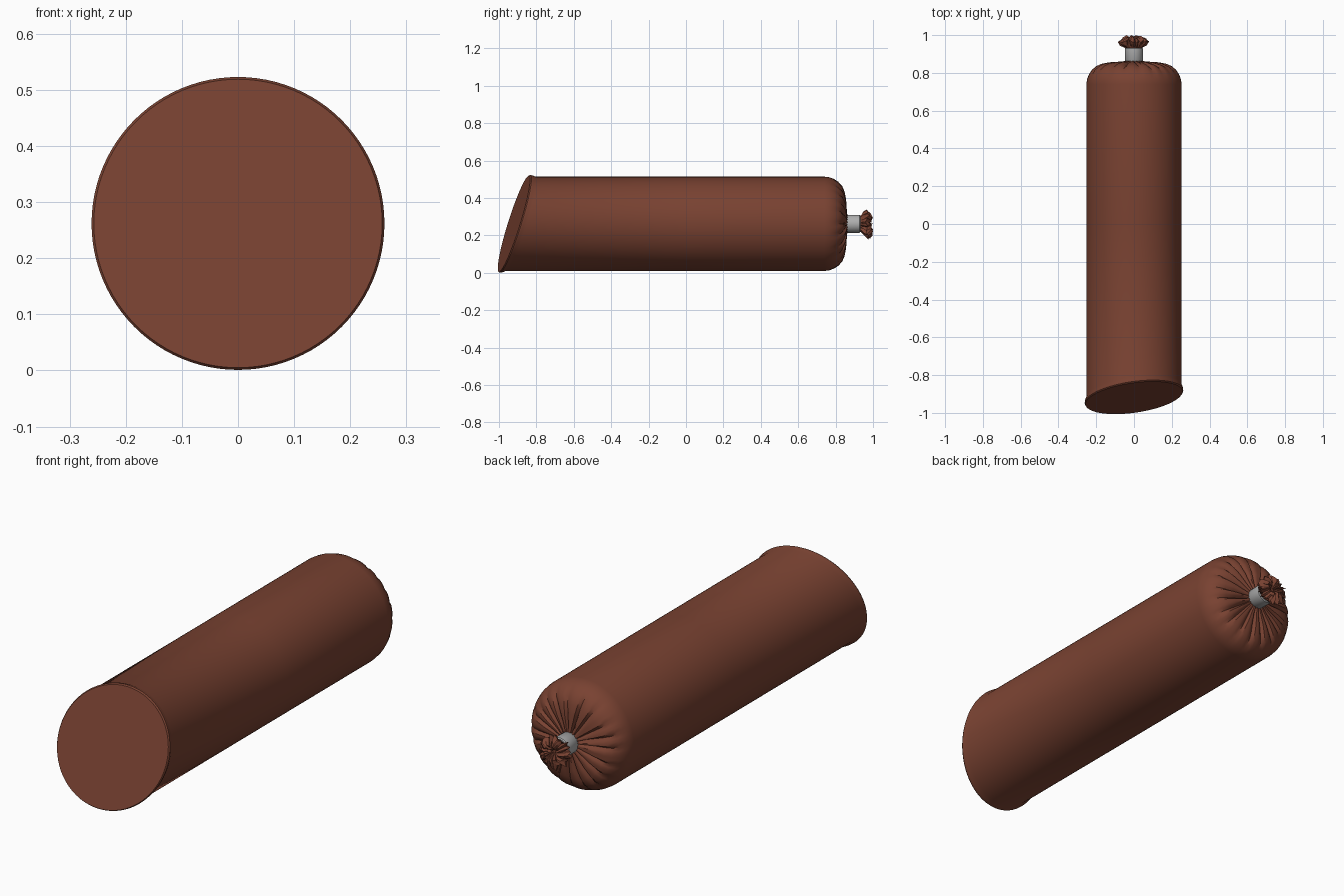
import bpy, bmesh, math, random

if "Cube" in bpy.data.objects:
    bpy.data.objects.remove(bpy.data.objects["Cube"])

random.seed(7)
ZC = 0.262   # height of the long axis
N = 96


def material(name, rgb):
    m = bpy.data.materials.new(name)
    m.diffuse_color = (*rgb, 1)
    m.use_nodes = True
    m.node_tree.nodes["Principled BSDF"].inputs["Base Color"].default_value = m.diffuse_color
    return m


casing = material("brown casing", (0.19, 0.054, 0.031))
metal = material("grey metal", (0.42, 0.42, 0.42))


def loft(name, n, rings, mat, close_start=True, close_end=True, angle=None):
    """Skin rings given as functions index -> (radius, y) around the long axis.
    y may also be a function of (x, z offset)."""
    bm = bmesh.new()
    loops = []
    for ring in rings:
        loop = []
        for i in range(n):
            a = 2 * math.pi * i / n
            r, y = ring(i)
            x, z = r * math.cos(a), r * math.sin(a)
            loop.append(bm.verts.new((x, y(x, z) if callable(y) else y, ZC + z)))
        loops.append(loop)
    for l0, l1 in zip(loops, loops[1:]):
        for i in range(n):
            j = (i + 1) % n
            bm.faces.new((l0[i], l0[j], l1[j], l1[i]))
    if close_start:
        bm.faces.new(loops[0])
    if close_end:
        bm.faces.new(loops[-1])
    bmesh.ops.recalc_face_normals(bm, faces=bm.faces)
    me = bpy.data.meshes.new(name)
    bm.to_mesh(me)
    bm.free()
    ob = bpy.data.objects.new(name, me)
    bpy.context.collection.objects.link(ob)
    me.materials.append(mat)
    if angle:
        bpy.ops.object.select_all(action='DESELECT')
        ob.select_set(True)
        bpy.context.view_layer.objects.active = ob
        bpy.ops.object.shade_smooth_by_angle(angle=math.radians(angle))
    return ob


# Sausage body: slanted cut with a slight lip, straight barrel, pleated end
def slant(offset):
    return lambda x, z: -0.92 + offset + 0.13 * x + 0.31 * z


# Irregularly spaced crease lines with random depth
crease = [0.0] * N
k = 0
while k < N - 2:
    d = random.uniform(0.6, 1.0)
    crease[k] = d
    crease[k + 1] = max(crease[k + 1], 0.3 * d)
    k += random.choice((4, 5, 5, 6))


def pleated(r, y, depth):
    return lambda i: (r - 0.5 * depth * crease[i], y - depth * crease[i])


def plain(r, y):
    return lambda i: (r, y)


body = [plain(0.257, slant(0)), plain(0.261, slant(0.006)),
        plain(0.259, slant(0.018)), plain(0.252, slant(0.035)),
        plain(0.252, 0.0), plain(0.252, 0.74)]
for r, y, d in ((0.249, 0.765, 0), (0.240, 0.79, 0.002), (0.225, 0.814, 0.005),
                (0.202, 0.835, 0.010), (0.172, 0.848, 0.016), (0.130, 0.856, 0.021),
                (0.085, 0.859, 0.020), (0.052, 0.862, 0.010), (0.030, 0.866, 0)):
    body.append(pleated(r, y, d))
loft("sausage_body", N, body, casing, angle=35)

# Metal clip around the gathered neck
loft("metal_clip", 32, [plain(r, y) for r, y in (
    (0.044, 0.853), (0.048, 0.858), (0.048, 0.928), (0.044, 0.932))],
    metal, angle=40)

# Crumpled casing tuft behind the clip
M = 44
ruffle = [random.uniform(0.78, 1.14) * (1.0 if i % 2 else 0.84) for i in range(M)]
lift = [random.uniform(-0.012, 0.010) for _ in range(M)]


def crumpled(r, y, f):
    return lambda i: (r * (1 + f * (ruffle[i] - 1)),
                      min(1.0, y + f * lift[i] + f * random.uniform(-0.006, 0.006)))


loft("casing_tuft", M, [
    crumpled(0.036, 0.925, 0), crumpled(0.048, 0.938, 0.5),
    crumpled(0.070, 0.955, 1), crumpled(0.080, 0.970, 1),
    crumpled(0.062, 0.984, 1), crumpled(0.042, 0.992, 1),
    crumpled(0.022, 0.978, 0.8), crumpled(0.008, 0.965, 0)], casing)
